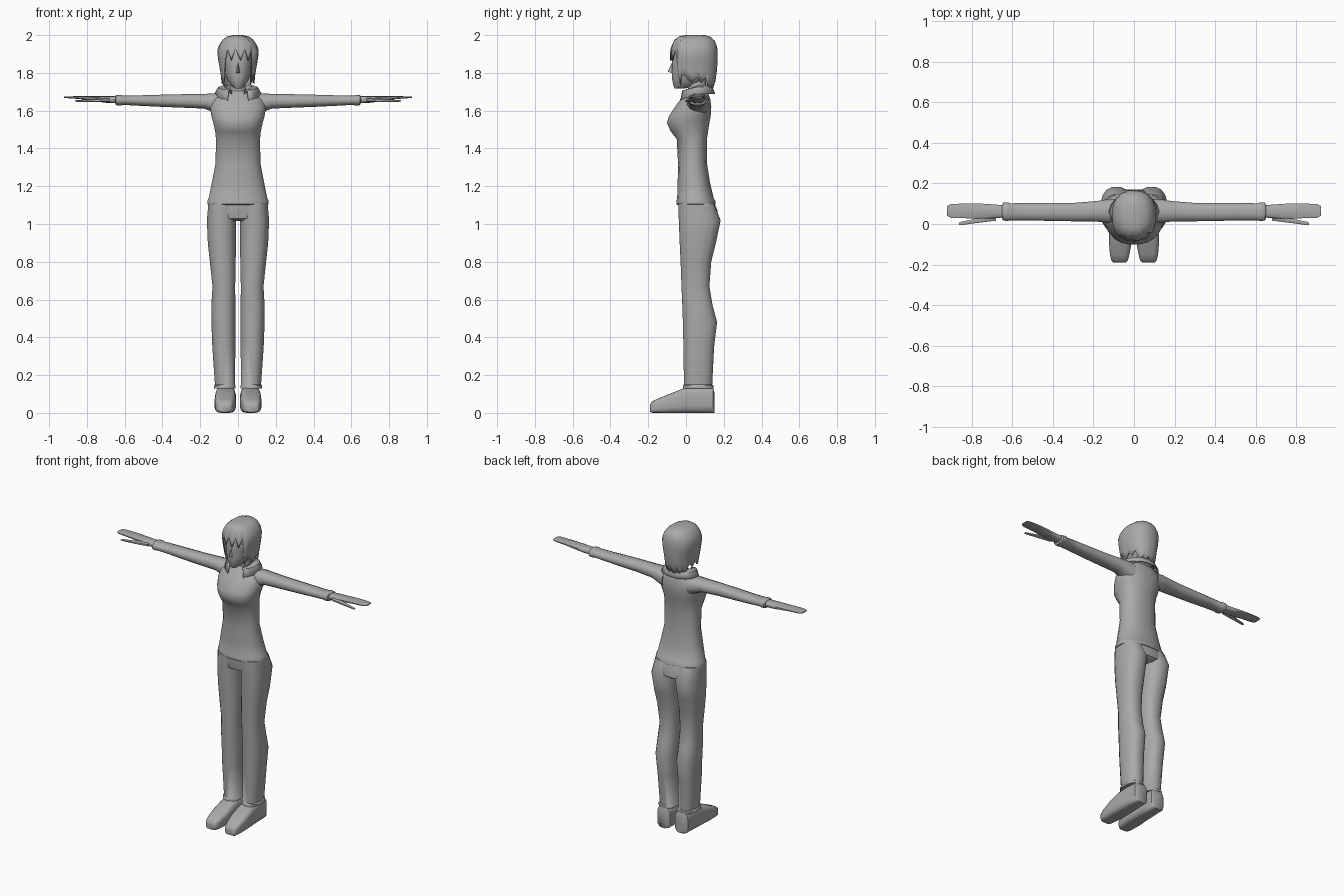
import bpy, bmesh, math

grey = bpy.data.materials.new("plain grey")
grey.diffuse_color = (0.4, 0.4, 0.4, 1)


def finish(name, bm, mirror=False, angle=50):
    bmesh.ops.recalc_face_normals(bm, faces=bm.faces)
    me = bpy.data.meshes.new(name)
    bm.to_mesh(me)
    bm.free()
    me.materials.append(grey)
    ob = bpy.data.objects.new(name, me)
    bpy.context.collection.objects.link(ob)
    if mirror:
        ob.modifiers.new("mirror", 'MIRROR')
    bpy.ops.object.select_all(action='DESELECT')
    ob.select_set(True)
    bpy.context.view_layer.objects.active = ob
    bpy.ops.object.shade_smooth_by_angle(angle=math.radians(angle))
    return ob


def oval(a, u0, u1, v0, v1, power):
    """Point on a rounded rectangle spanning u0..u1 and v0..v1."""
    def c(t):
        return math.copysign(abs(t) ** (2 / power), t)
    return ((u0 + u1) / 2 + (u1 - u0) / 2 * c(math.cos(a)),
            (v0 + v1) / 2 + (v1 - v0) / 2 * c(math.sin(a)))


def loft(name, axis, rings, sides=16, power=2.3, mirror=False, angle=50):
    """Skin rings (position, u0, u1, v0, v1) along an axis, with end caps."""
    bm = bmesh.new()
    place = {'x': lambda p, u, v: (p, u, v),
             'y': lambda p, u, v: (u, p, v),
             'z': lambda p, u, v: (u, v, p)}[axis]
    loops = []
    for p, *box in rings:
        loops.append([bm.verts.new(place(p, *oval(2 * math.pi * (i + .5) / sides, *box, power)))
                      for i in range(sides)])
    for a, b in zip(loops, loops[1:]):
        for i in range(sides):
            j = (i + 1) % sides
            bm.faces.new((a[i], a[j], b[j], b[i]))
    bm.faces.new(loops[0])
    bm.faces.new(loops[-1])
    return finish(name, bm, mirror, angle)


def sym(z, w, y0, y1):
    return (z, -w, w, y0, y1)


# Sweater body with hem
loft("sweater", 'z', [sym(*r) for r in [
    (1.10, .155, -.045, .15), (1.105, .164, -.052, .158), (1.125, .164, -.052, .156),
    (1.135, .157, -.048, .148), (1.22, .14, -.045, .128), (1.32, .12, -.043, .112),
    (1.45, .118, -.05, .112), (1.49, .122, -.082, .118), (1.535, .132, -.102, .125),
    (1.57, .142, -.092, .132), (1.62, .15, -.06, .135), (1.66, .137, -.03, .13),
    (1.69, .10, .0, .12), (1.705, .06, .01, .11)]], 20)

# Sleeves with cuffs, hands and thumbs
loft("sleeve", 'x', [
    (.09, .0, .125, 1.57, 1.692), (.14, .005, .122, 1.595, 1.692),
    (.18, .01, .115, 1.61, 1.69), (.30, .012, .105, 1.615, 1.688),
    (.42, .014, .105, 1.62, 1.685), (.52, .017, .105, 1.625, 1.682),
    (.61, .017, .103, 1.63, 1.68), (.62, .014, .108, 1.626, 1.684),
    (.645, .015, .106, 1.628, 1.683), (.65, .03, .095, 1.637, 1.677)], 12, mirror=True)
loft("hand", 'x', [
    (.63, .032, .092, 1.638, 1.676), (.70, .026, .098, 1.642, 1.677),
    (.76, .025, .102, 1.65, 1.677), (.82, .027, .102, 1.66, 1.677),
    (.90, .028, .1, 1.666, 1.676), (.92, .04, .09, 1.668, 1.675)], 10, 3, True)
loft("thumb", 'x', [
    (.68, .015, .06, 1.645, 1.668), (.74, .008, .04, 1.644, 1.665),
    (.80, .001, .022, 1.645, 1.66), (.85, -.006, .012, 1.646, 1.657),
    (.862, -.006, .006, 1.648, 1.655)], 8, 2.5, True)

# Trousers: hips, legs and ankle cuffs
loft("hips", 'z', [sym(*r) for r in [
    (1.015, .09, .0, .15), (1.03, .145, -.035, .172), (1.07, .158, -.042, .168),
    (1.12, .152, -.042, .148)]], 20)
loft("trouser_leg", 'z', [
    (1.11, .003, .158, -.042, .148), (1.02, .008, .166, -.04, .185),
    (.90, .01, .161, -.035, .16), (.80, .011, .15, -.03, .135),
    (.67, .014, .136, -.025, .125), (.57, .013, .142, -.021, .142),
    (.48, .013, .142, -.018, .166), (.35, .013, .137, -.015, .15),
    (.15, .015, .123, -.012, .14), (.145, .011, .129, -.018, .147),
    (.13, .011, .129, -.018, .147), (.128, .02, .118, -.01, .138)], 16, 2.4, True)

# Shoes
loft("shoe", 'y', [
    (.15, .03, .1, .0, .11), (.142, .017, .113, .0, .135), (.06, .014, .117, .0, .14),
    (-.01, .011, .121, .0, .132), (-.09, .011, .124, .0, .1),
    (-.15, .022, .119, .0, .075), (-.18, .03, .112, .0, .06),
    (-.19, .04, .103, .005, .045)], 16, 4, True)

# Neck and face
loft("neck", 'z', [(1.66, -.05, .05, .01, .11), (1.72, -.042, .042, .01, .105),
                   (1.80, -.042, .042, .0, .11)], 12)
loft("face", 'z', [sym(*r) for r in [
    (1.718, .018, -.06, -.005), (1.732, .035, -.068, .06), (1.76, .056, -.074, .10),
    (1.79, .068, -.077, .13), (1.84, .078, -.076, .14), (1.90, .084, -.076, .14),
    (1.95, .07, -.055, .12)]], 16, 2.2)
# Small wedge nose
bm = bmesh.new()
v = [bm.verts.new(p) for p in [(0, -.074, 1.855), (-.013, -.072, 1.798),
                               (.013, -.072, 1.798), (0, -.097, 1.807)]]
for t in ((0, 1, 3), (0, 3, 2), (1, 2, 3), (0, 2, 1)):
    bm.faces.new([v[i] for i in t])
finish("nose", bm)

# Hair cap: outline by height, with a jagged lower edge by direction
OUTLINE = [(2.0, .025, .0, .10), (1.995, .055, -.035, .125), (1.975, .082, -.062, .15),
           (1.94, .105, -.078, .165), (1.91, .111, -.086, .168), (1.86, .104, -.086, .168),
           (1.80, .092, -.082, .163), (1.75, .088, -.07, .155), (1.68, .08, -.05, .13)]


def outline_at(z):
    for a, b in zip(OUTLINE, OUTLINE[1:]):
        if z >= b[0]:
            t = (a[0] - z) / (a[0] - b[0])
            return [p + (q - p) * t for p, q in zip(a[1:], b[1:])]
    return OUTLINE[-1][1:]


def hair_edge(a, i):
    back = math.sin(a)
    zig = i % 2
    if back < -.68:                       # fringe
        return 1.865 + .06 * zig
    if back < -.3:                        # locks beside the cheeks
        return 1.735 + .06 * zig
    if back < .5:                         # over the ears
        return 1.775 - .03 * zig
    return 1.695 + .045 * zig             # nape


bm = bmesh.new()
N, ROWS = 32, 9
cols = []
for i in range(N):
    a = 2 * math.pi * (i + .5) / N
    low = hair_edge(a, i)
    col = []
    for k in range(ROWS):
        z = 2.0 - (2.0 - low) * (k / (ROWS - 1)) ** 1.6
        w, y0, y1 = outline_at(z)
        x, y = oval(a, -w, w, y0, y1, 2.3)
        col.append(bm.verts.new((x, y, z)))
    cols.append(col)
for i in range(N):
    a, b = cols[i], cols[(i + 1) % N]
    for k in range(ROWS - 1):
        bm.faces.new((a[k], b[k], b[k + 1], a[k + 1]))
bm.faces.new([c[0] for c in cols])
hair = finish("hair", bm)
thick = hair.modifiers.new("thickness", 'SOLIDIFY')
thick.thickness, thick.offset = .006, -1

# Folded collar, open in a V at the front
bm = bmesh.new()
rows = []
M = 14
for i in range(M + 1):
    a = math.radians(-62 + 304 * i / M)
    c, s = math.cos(a), math.sin(a)
    front = max(0, -s)
    rows.append([bm.verts.new(p) for p in (
        (.055 * c, .06 + .055 * s, 1.69 - .03 * front),
        (.075 * c, .06 + .07 * s, 1.735 - .03 * front),
        (.105 * c, .055 + .085 * s, 1.725 - .02 * front),
        (.125 * c, .055 + .1 * s, 1.69 - .06 * front))])
for a, b in zip(rows, rows[1:]):
    for k in range(3):
        bm.faces.new((a[k], b[k], b[k + 1], a[k + 1]))
collar = finish("collar", bm, angle=35)
thick = collar.modifiers.new("thickness", 'SOLIDIFY')
thick.thickness = .006
